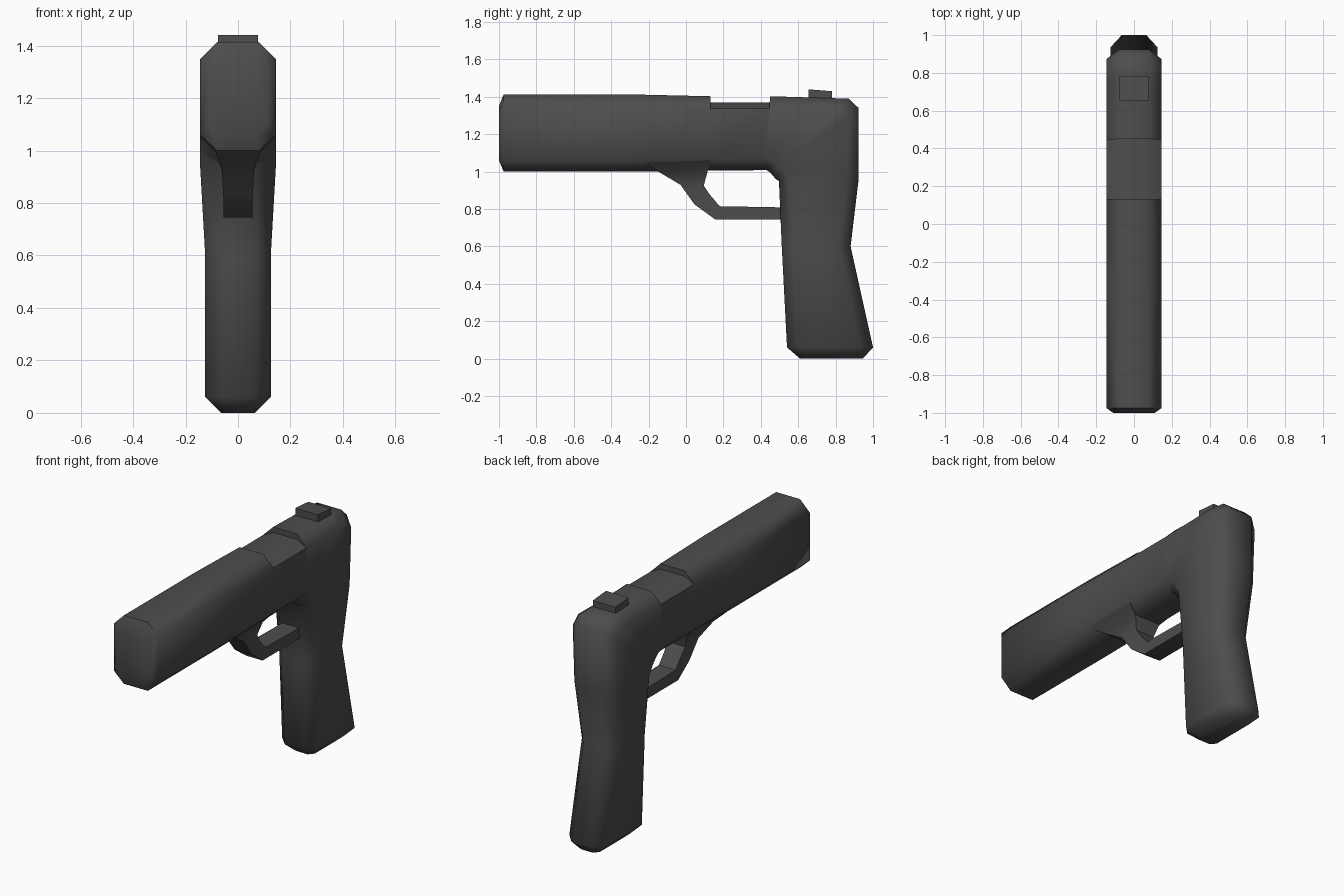
import bpy, bmesh, math
from mathutils import Vector

if "Cube" in bpy.data.objects:
    bpy.data.objects.remove(bpy.data.objects["Cube"])


def loft(name, stations, angle=60):
    """Skin chamfered rings. Station: inner (y,z), outer (y,z), half width,
    half width of the flats, inner chamfer depth, outer chamfer depth."""
    bm = bmesh.new()
    rings = []
    for a, b, w, flat, ca, cb in stations:
        a, b = Vector((0, *a)), Vector((0, *b))
        d = (b - a).normalized()
        half = [(flat, a), (w, a + d * ca), (w, b - d * cb), (flat, b)]
        pts = [(x, p.y, p.z) for x, p in half]
        pts += [(-x, p.y, p.z) for x, p in reversed(half)]
        rings.append([bm.verts.new(p) for p in pts])
    for r, s in zip(rings, rings[1:]):
        for i in range(8):
            j = (i + 1) % 8
            bm.faces.new((r[i], r[j], s[j], s[i]))
    bm.faces.new(rings[0])
    bm.faces.new(rings[-1])
    bmesh.ops.remove_doubles(bm, verts=bm.verts, dist=0.0005)
    bmesh.ops.dissolve_degenerate(bm, dist=0.0005, edges=bm.edges)
    bmesh.ops.recalc_face_normals(bm, faces=bm.faces)
    mesh = bpy.data.meshes.new(name)
    bm.to_mesh(mesh)
    bm.free()
    ob = bpy.data.objects.new(name, mesh)
    bpy.context.collection.objects.link(ob)
    mat = bpy.data.materials.get("dark_metal") or bpy.data.materials.new("dark_metal")
    mat.diffuse_color = (0.075, 0.075, 0.075, 1)
    mat.use_nodes = True
    mat.node_tree.nodes["Principled BSDF"].inputs["Base Color"].default_value = mat.diffuse_color
    mesh.materials.append(mat)
    bpy.ops.object.select_all(action='DESELECT')
    ob.select_set(True)
    bpy.context.view_layer.objects.active = ob
    bpy.ops.object.shade_smooth_by_angle(angle=math.radians(angle))
    return ob


def body(a, b, w=0.145, flat=0.08, ca=0.06, cb=0.065):
    return a, b, w, flat, ca, cb


# Barrel housing, turning the rear corner and running down into the grip
loft("body_and_grip", [
    body((-1, 1.06), (-1, 1.35), 0.11, 0.07, 0.04, 0.04),
    body((-0.975, 1.0), (-0.975, 1.413)),
    body((-0.3, 1.0), (-0.3, 1.413), cb=0.068),
    body((0.13, 1.005), (0.13, 1.403)),
    body((0.13, 1.005), (0.13, 1.37), cb=0.032),
    body((0.42, 1.008), (0.45, 1.37), cb=0.032),
    body((0.42, 1.008), (0.45, 1.403)),
    body((0.43, 1.01), (0.78, 1.393)),
    body((0.45, 0.995), (0.87, 1.39)),
    body((0.48, 0.96), (0.923, 1.34)),
    body((0.497, 0.95), (0.923, 0.96)),
    body((0.512, 0.6), (0.88, 0.6), 0.125, 0.07),
    body((0.54, 0.06), (1.0, 0.06), 0.125, 0.065),
    body((0.61, 0), (0.945, 0), 0.065, 0.04, 0.03, 0.03),
])

# Trigger guard: flares into the housing, then a plain bar back to the grip
guard = [((0.13, 1.06), (-0.22, 1.05), 0.14), ((0.115, 1.0), (-0.14, 0.995), 0.085),
         ((0.095, 0.925), (-0.03, 0.93), 0.062), ((0.125, 0.88), (0.045, 0.825), 0.056),
         ((0.18, 0.815), (0.155, 0.745), 0.056), ((0.56, 0.808), (0.56, 0.745), 0.056)]
loft("trigger_guard", [(a, b, w, w, 0, 0) for a, b, w in guard], 45)

# Rear sight block
loft("rear_sight", [((0.655, 1.36), (0.655, 1.44), 0.076, 0.076, 0, 0),
                    ((0.78, 1.36), (0.78, 1.43), 0.076, 0.076, 0, 0)], 30)
